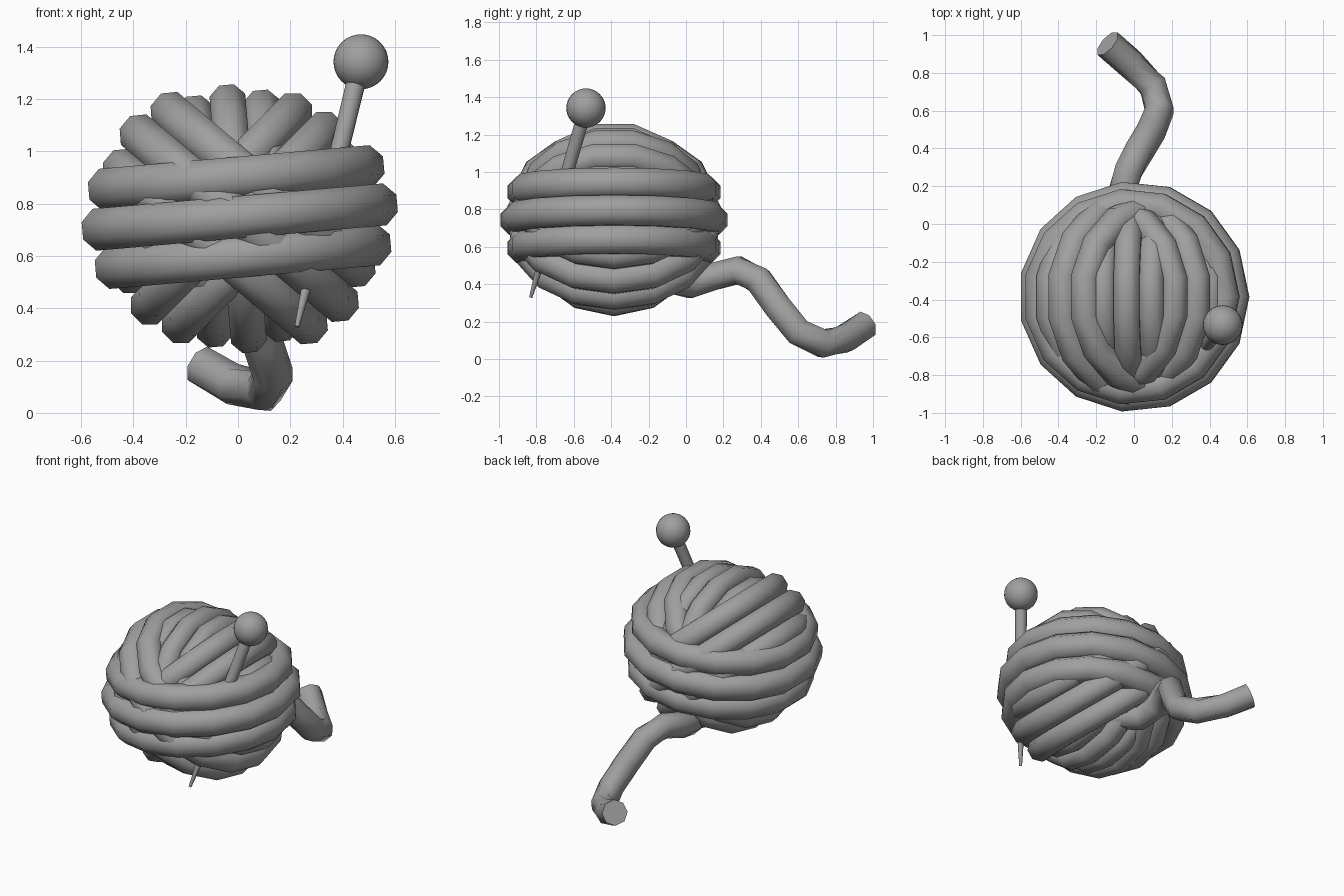
import bpy
import bmesh
from math import cos, sin, pi, radians
from mathutils import Matrix, Vector

if "Cube" in bpy.data.objects:
    bpy.data.objects.remove(bpy.data.objects["Cube"])

grey = bpy.data.materials.new("plain grey")
grey.use_nodes = True
colour = (0.35, 0.35, 0.35, 1)
grey.diffuse_color = colour
grey.node_tree.nodes["Principled BSDF"].inputs["Base Color"].default_value = colour


def finish(bm, name, matrix=Matrix()):
    """Turn a bmesh into a smooth, coloured object."""
    bmesh.ops.recalc_face_normals(bm, faces=bm.faces)
    bm.transform(matrix)
    mesh = bpy.data.meshes.new(name)
    bm.to_mesh(mesh)
    bm.free()
    mesh.materials.append(grey)
    obj = bpy.data.objects.new(name, mesh)
    bpy.context.collection.objects.link(obj)
    bpy.ops.object.select_all(action='DESELECT')
    obj.select_set(True)
    bpy.context.view_layer.objects.active = obj
    bpy.ops.object.shade_smooth_by_angle(angle=radians(50))
    return obj


def tube(name, path, radii, up, closed=False, sides=8, matrix=Matrix()):
    """Sweep a round section along a path; closed paths make rings."""
    bm = bmesh.new()
    path = [Vector(p) for p in path]
    n = len(path)
    loops = []
    for i, p in enumerate(path):
        if closed:
            tangent = path[(i + 1) % n] - path[i - 1]
        else:
            tangent = path[min(i + 1, n - 1)] - path[max(i - 1, 0)]
        side = tangent.cross(Vector(up)).normalized()
        top = side.cross(tangent).normalized()
        angles = [2 * pi * (k + 0.5) / sides for k in range(sides)]
        loops.append([bm.verts.new(p + radii[i] * (side * cos(a) + top * sin(a)))
                      for a in angles])
    for i in range(n if closed else n - 1):
        a, b = loops[i], loops[(i + 1) % n]
        for k in range(sides):
            m = (k + 1) % sides
            bm.faces.new((a[k], a[m], b[m], b[k]))
    if not closed:
        bm.faces.new(loops[0])
        bm.faces.new(loops[-1])
    return finish(bm, name, matrix)


# Wound yarn: four groups of three parallel rings, each group larger than the last
centre = Vector((0, -0.385, 0.748))
SEGMENTS = 15
groups = [("upright", -85, 0.85), ("rising", -135, 0.9),
          ("falling", -40, 0.945), ("waist", 5, 1.0)]
for label, angle, size in groups:
    turn = Matrix.Translation(centre) @ Matrix.Rotation(radians(-angle), 4, 'Y') @ Matrix.Scale(size, 4)
    for place, offset, radius in (("lower", -0.15, 0.492), ("middle", 0, 0.53), ("upper", 0.15, 0.492)):
        circle = [(radius * cos(2 * pi * i / SEGMENTS), radius * sin(2 * pi * i / SEGMENTS), offset)
                  for i in range(SEGMENTS)]
        tube(f"{label}_yarn_{place}", circle, [0.087] * SEGMENTS, (0, 0, 1), True, matrix=turn)

# Loose yarn end trailing behind the ball
tail = [(0.04, -0.1, 0.43), (-0.04, 0.02, 0.4), (-0.07, 0.14, 0.44), (-0.03, 0.28, 0.475),
        (0.03, 0.39, 0.42), (0.09, 0.49, 0.28), (0.135, 0.6, 0.145), (0.1, 0.73, 0.083),
        (-0.02, 0.85, 0.11), (-0.14, 0.955, 0.18)]
tube("yarn_tail", tail, [0.08] * len(tail), (1, 0, 0))

# Knitting needle: tapered shaft with a round head
head = Vector((0.47, -0.535, 1.342))
tip = Vector((0.225, -0.83, 0.33))
tube("needle_shaft", [head, head.lerp(tip, 0.65), tip], [0.038, 0.034, 0.009], (1, 0, 0), sides=12)
bm = bmesh.new()
bmesh.ops.create_uvsphere(bm, u_segments=24, v_segments=16, radius=0.105)
finish(bm, "needle_head", Matrix.Translation(head))
